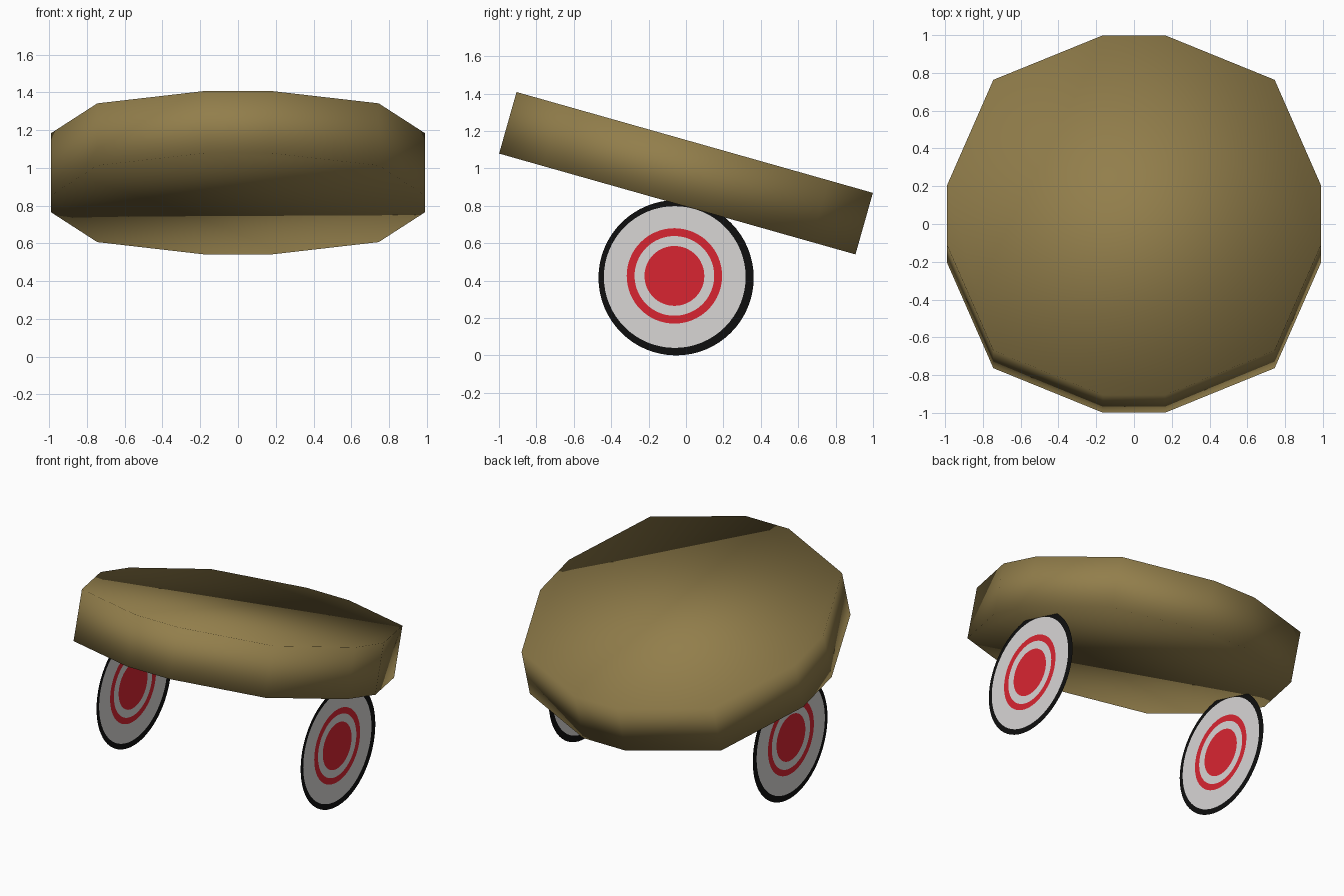
import bpy, bmesh, math
from mathutils import Matrix

if "Cube" in bpy.data.objects:
    bpy.data.objects.remove(bpy.data.objects["Cube"])


def material(name, rgb):
    m = bpy.data.materials.new(name)
    lin = [((c / 255 + 0.055) / 1.055) ** 2.4 for c in rgb]
    m.diffuse_color = (*lin, 1)
    m.use_nodes = True
    m.node_tree.nodes["Principled BSDF"].inputs["Base Color"].default_value = m.diffuse_color
    return m


OLIVE = material("olive brown", (146, 126, 75))
WHITE = material("off white", (216, 214, 213))
RED = material("red", (217, 37, 49))
BLACK = material("black", (15, 15, 15))


def finish(name, bm, mats):
    me = bpy.data.meshes.new(name)
    bm.to_mesh(me)
    bm.free()
    for m in mats:
        me.materials.append(m)
    ob = bpy.data.objects.new(name, me)
    bpy.context.collection.objects.link(ob)
    return ob


# Tilted twelve-sided body slab, smooth all over
quarter = [(0.99, 0.165), (0.745, 0.745), (0.165, 0.99)]
outline = []
for k in range(4):
    for x, y in quarter:
        for _ in range(k):
            x, y = -y, x
        outline.append((x, y))

bm = bmesh.new()
half = 0.171
low = [bm.verts.new((x, y, -half)) for x, y in outline]
high = [bm.verts.new((x, y, half)) for x, y in outline]
bm.faces.new(high)
bm.faces.new(low[::-1])
n = len(outline)
for i in range(n):
    j = (i + 1) % n
    bm.faces.new((low[i], low[j], high[j], high[i]))
for f in bm.faces:
    f.smooth = True
bm.transform(Matrix.Translation((0, 0, 0.974)) @ Matrix.Rotation(math.radians(-15.8), 4, 'X'))
finish("body", bm, [OLIVE])


# Flat wheels with concentric painted rings: radius, centre y, centre z, material
RINGS = [(0.415, -0.053, 0.415, 2), (0.379, -0.06, 0.419, 0), (0.255, -0.062, 0.425, 1),
         (0.213, -0.062, 0.425, 0), (0.16, -0.062, 0.425, 1)]


def wheel(name, x, seg=64):
    bm = bmesh.new()
    loops = []
    for r, cy, cz, _ in RINGS:
        loops.append([bm.verts.new((x, cy + r * math.cos(2 * math.pi * i / seg),
                                    cz + r * math.sin(2 * math.pi * i / seg)))
                      for i in range(seg)])
    for k in range(len(RINGS) - 1):
        a, b = loops[k], loops[k + 1]
        for i in range(seg):
            j = (i + 1) % seg
            bm.faces.new((a[i], a[j], b[j], b[i])).material_index = RINGS[k][3]
    bm.faces.new(loops[-1]).material_index = RINGS[-1][3]
    finish(name, bm, [WHITE, RED, BLACK])


wheel("right_wheel", 0.815)
wheel("left_wheel", -0.773)
